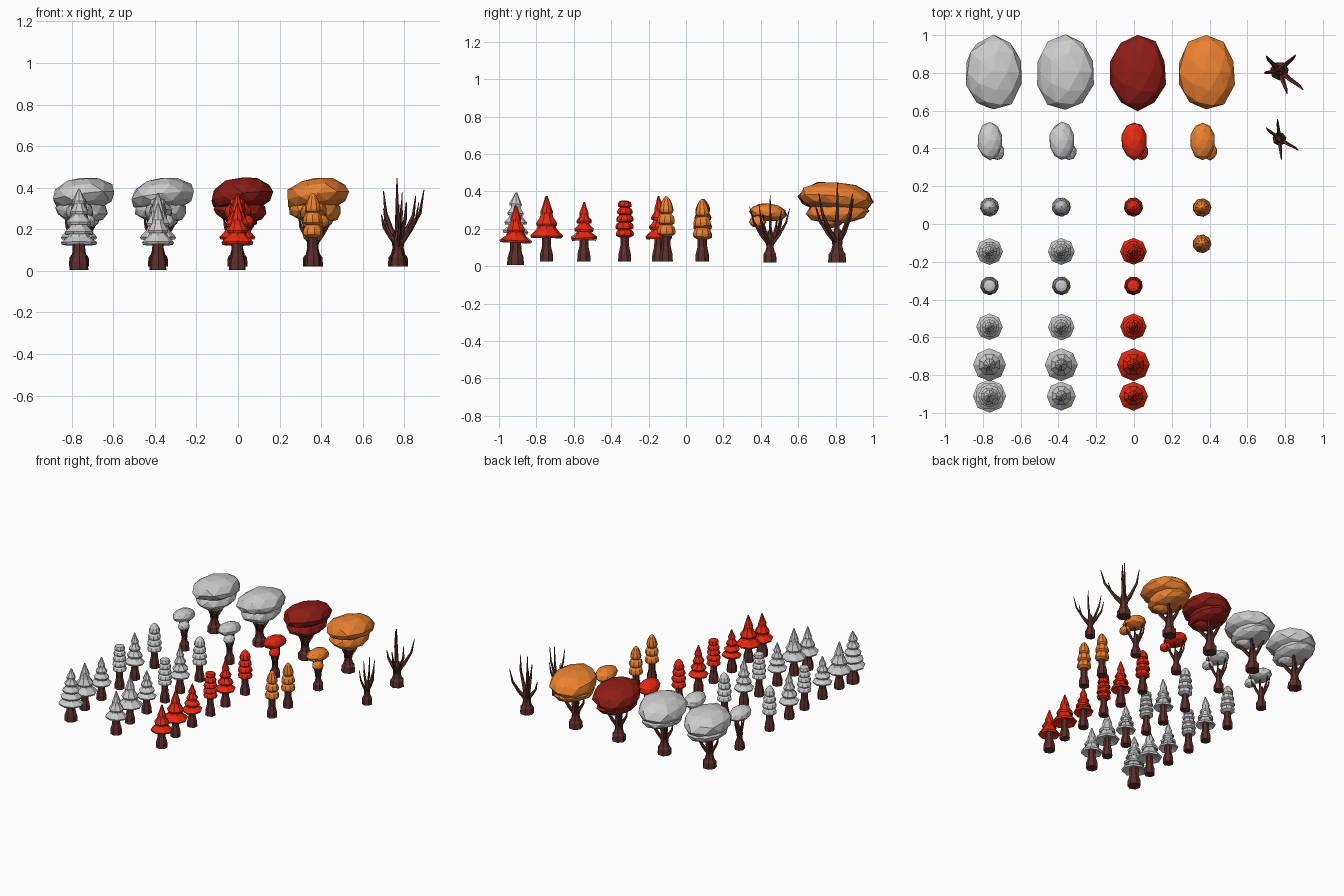
import bpy, bmesh, math, random
from mathutils import Vector, Matrix

if "Cube" in bpy.data.objects:
    bpy.data.objects.remove(bpy.data.objects["Cube"])

random.seed(4)


def material(name, rgb):
    m = bpy.data.materials.new(name)
    m.diffuse_color = (*rgb, 1)
    m.use_nodes = True
    m.node_tree.nodes["Principled BSDF"].inputs["Base Color"].default_value = m.diffuse_color
    return m


BARK = material("bark", (0.11, 0.028, 0.024))
RED = material("red_leaves", (0.80, 0.022, 0.006))
DARK = material("dark_red_leaves", (0.27, 0.012, 0.008))
ORANGE = material("orange_leaves", (0.83, 0.22, 0.03))


def finish(bm, name, mat, loc):
    bmesh.ops.remove_doubles(bm, verts=bm.verts, dist=1e-5)
    bmesh.ops.recalc_face_normals(bm, faces=bm.faces)
    me = bpy.data.meshes.new(name)
    bm.to_mesh(me)
    bm.free()
    ob = bpy.data.objects.new(name, me)
    ob.location = loc
    if mat:
        me.materials.append(mat)
    bpy.context.collection.objects.link(ob)
    return ob


def skin_rings(bm, rings):
    rings = [[bm.verts.new(p) for p in r] for r in rings]
    n = len(rings[0])
    for a, b in zip(rings, rings[1:]):
        for i in range(n):
            j = (i + 1) % n
            bm.faces.new((a[i], a[j], b[j], b[i]))
    bm.faces.new(rings[0][::-1])
    bm.faces.new(rings[-1])


def lathe(bm, profile, sides, turn=0.0, tilt=0.0):
    """Closed ring stack from (radius, z) points, slightly tilted about its own middle."""
    mid = Vector((0, 0, sum(z for _, z in profile) / len(profile)))
    rot = Matrix.Rotation(tilt, 3, 'X') @ Matrix.Rotation(turn, 3, 'Z')
    rings = []
    for r, z in profile:
        ring = []
        for i in range(sides):
            a = 2 * math.pi * i / sides
            ring.append(rot @ (Vector((r * math.cos(a), r * math.sin(a), z)) - mid) + mid)
        rings.append(ring)
    skin_rings(bm, rings)


def tube(bm, pts, radii, sides=5):
    pts = [Vector(p) for p in pts]
    rings = []
    for k, (p, r) in enumerate(zip(pts, radii)):
        d = pts[min(k + 1, len(pts) - 1)] - pts[max(k - 1, 0)]
        q = d.to_track_quat('Z', 'Y')
        rings.append([p + q @ Vector((r * math.cos(2 * math.pi * i / sides),
                                      r * math.sin(2 * math.pi * i / sides), 0))
                      for i in range(sides)])
    skin_rings(bm, rings)


def trunk(x, y, z0, top, r):
    bm = bmesh.new()
    lathe(bm, [(r, z0), (r * .95, z0 + .04), (r * .68, z0 + .08), (r * .62, top)], 7, .3)
    finish(bm, "conifer_trunk", BARK, (x, y, 0))


# Pointed conifers: overlapping skirts that shrink upward
def skirt_crown(x, y, mat, bottom, top, r, n):
    bm = bmesh.new()
    step = (top - bottom) / (n + .5)
    for i in range(n):
        z, rr = bottom + i * step, r * (1 - .62 * i / (n - 1))
        h = step * 1.5
        end = .004 if i == n - 1 else rr * .4
        lathe(bm, [(rr * .25, z + .02), (rr * .93, z), (rr, z + .012),
                   (rr * .62, z + h * .5), (end, z + h)], 8, i * .4,
              random.uniform(-.08, .08))
    finish(bm, "skirt_crown", mat, (x, y, 0))


# Columnar trees: stacked rounded rings, ending flat or as a pointed dome
def ring_crown(x, y, mat, bottom, top, r, n, dome):
    bm = bmesh.new()
    step = (top - bottom) / (n + (.7 if dome else 0))
    for i in range(n):
        z = bottom + i * step
        rr = r * (1 - .28 * (i / (n - 1)) ** 1.5)
        if i == 0:
            rr *= .94
        prof = [(rr * .6, z), (rr * .97, z + .22 * step), (rr, z + .5 * step),
                (rr * .86, z + .85 * step), (rr * .6, z + step * 1.05)]
        if i == n - 1:
            if dome:
                prof = prof[:3] + [(rr * .8, z + step), (rr * .45, z + 1.45 * step), (.003, top)]
            else:
                prof[-1] = (rr * .4, top)
        lathe(bm, prof, 9, i * .5, random.uniform(-.07, .07))
    finish(bm, "ring_crown", mat, (x, y, 0))


COLUMNS = [(-.765, None), (-.385, None), (-.003, RED)]
for x, mat in COLUMNS:
    big = x < -.7
    trunk(x, -.91, .005, .2, .047 if big else .042)
    if big:
        skirt_crown(x, -.91, mat, .125, .395, .088, 5)
    else:
        skirt_crown(x, -.91, mat, .125, .325, .077, 3)
    for y, b, t, r, n in ((-.745, .15, .375, .087, 3), (-.545, .14, .342, .07, 4),
                          (-.145, .145, .375, .071, 4)):
        trunk(x, y, .025, .22, .037)
        skirt_crown(x, y, mat, b, t, r, n)
    trunk(x, -.327, .025, .22, .036)
    ring_crown(x, -.327, mat, .155, .35, .052, 5, False)
    trunk(x, .09, .025, .22, .036)
    ring_crown(x, .09, mat, .145, .36, .054, 4, True)
for y, b, t in ((-.105, .16, .375), (.087, .145, .36)):
    trunk(.36, y, .025, .22, .037)
    ring_crown(.36, y, ORANGE, b, t, .053, 3, True)

# Branching trunks, used bare and below the broad canopies
BIG = [(-.07, .08, .385), (.085, .085, .36), (.125, -.1, .39), (.04, -.12, .33),
       (-.08, -.01, .27), (-.005, 0, .447)]
SMALL = [(-.01, .105, .31), (-.07, .06, .30), (.1, -.06, .33), (.01, -.11, .32), (.02, 0, .38)]


def branching_trunk(x, y, r, fork, tips, spread=1, zmax=1):
    bm = bmesh.new()
    lathe(bm, [(r, .02), (r * .95, .065), (r * .7, .08), (r * .55, fork - .02),
               (r * .62, fork + .02), (r * .35, fork + .07)], 7, .2)
    for tx, ty, tz in tips:
        tx, ty, tz = tx * spread, ty * spread, min(tz, zmax)
        rise = tz - fork
        tube(bm, [(0, 0, fork - .01), (tx * .45, ty * .45, fork + rise * .25),
                  (tx * .85, ty * .8, fork + rise * .58), (tx, ty, tz)],
             [r * .36, r * .25, r * .17, r * .05])
    finish(bm, "branching_trunk", BARK, (x, y, 0))


def blob(name, mat, loc, size, tilt=(0, 0), sub=2):
    bm = bmesh.new()
    bmesh.ops.create_icosphere(bm, subdivisions=sub, radius=1)
    for v in bm.verts:
        v.co *= random.uniform(.96, 1.04)
        # fuller shoulders, flatter underside
        if v.co.z < 0:
            v.co.z *= .8
        v.co = Vector((v.co.x * size[0], v.co.y * size[1], v.co.z * size[2]))
    bm.transform(Matrix.Rotation(tilt[0], 4, 'X') @ Matrix.Rotation(tilt[1], 4, 'Y'))
    finish(name=name, bm=bm, mat=mat, loc=loc)


for x, big_mat, small_mat in ((-.765, None, None), (-.385, None, None),
                              (-.003, DARK, RED), (.36, ORANGE, ORANGE)):
    branching_trunk(x, .81, .05, .13, BIG, .85, .34)
    blob("canopy_top", big_mat, (x + .022, .80, .358), (.157, .2, .092), (-.08, -.12))
    blob("canopy_lower", big_mat, (x + .012, .81, .288), (.13, .168, .075), (.05, .1))
    blob("canopy_ball", big_mat, (x + .04, .775, .25), (.062, .07, .058))
    branching_trunk(x, .45, .037, .12, SMALL, .65, .28)
    blob("small_canopy", small_mat, (x + .003, .44, .283), (.068, .101, .051), (-.1, -.1))
    blob("small_canopy_ball", small_mat, (x + .042, .383, .235), (.038, .045, .036))

branching_trunk(.77, .81, .05, .13, BIG)
branching_trunk(.77, .45, .037, .12, SMALL)
